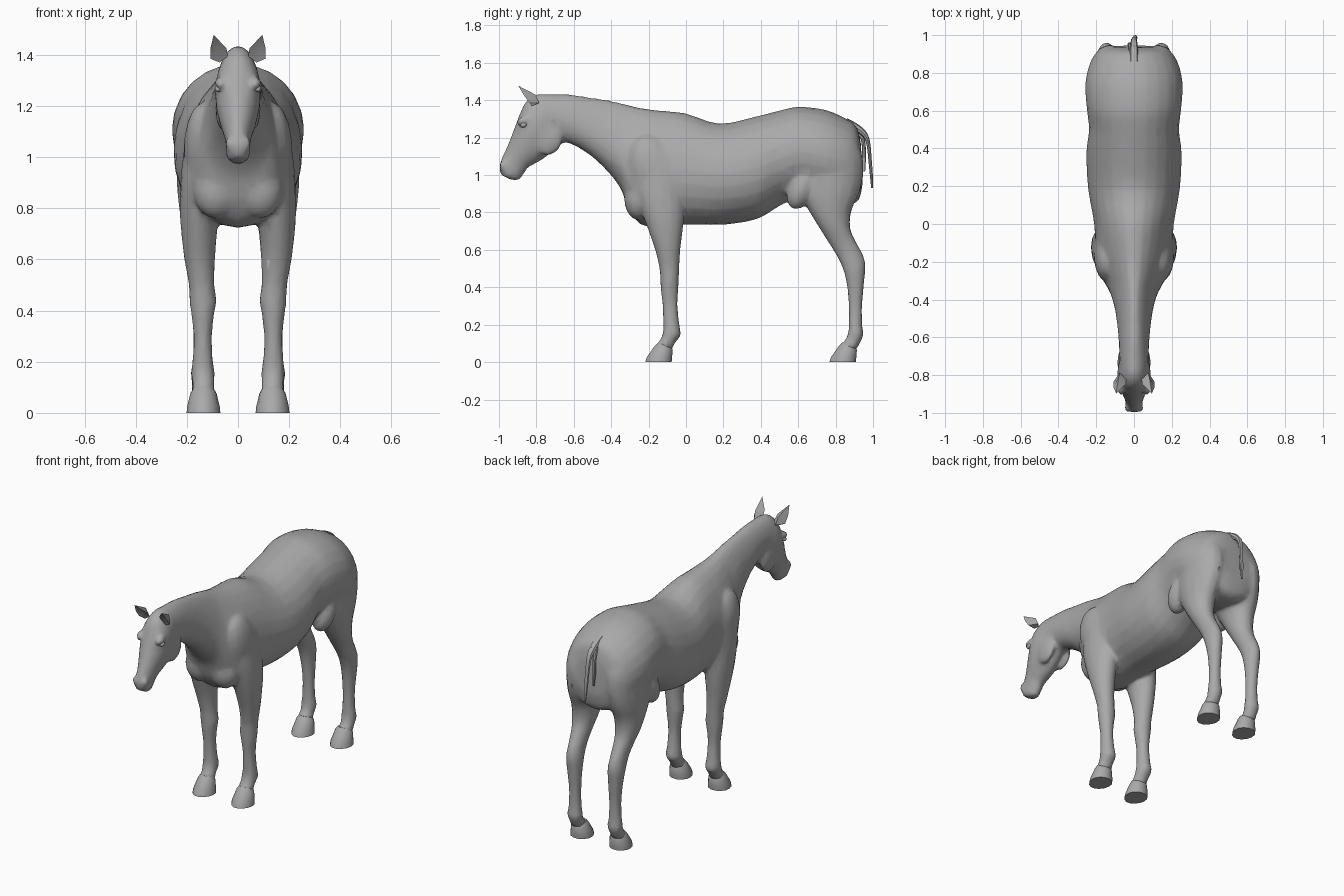
import bpy, bmesh, math
from mathutils import Vector, Matrix

if "Cube" in bpy.data.objects:
    bpy.data.objects.remove(bpy.data.objects["Cube"])

grey = bpy.data.materials.new("plain grey")
grey.use_nodes = True
grey.diffuse_color = (0.4, 0.4, 0.4, 1)
grey.node_tree.nodes["Principled BSDF"].inputs["Base Color"].default_value = (0.4, 0.4, 0.4, 1)


def catmull(rows, steps):
    """Smoothly interpolate rows of section values."""
    out = []
    for i in range(len(rows) - 1):
        p = [rows[max(0, min(len(rows) - 1, i + k))] for k in (-1, 0, 1, 2)]
        for s in range(steps):
            t = s / steps
            out.append([0.5 * (2 * b + (c - a) * t + (2 * a - 5 * b + 4 * c - d) * t * t
                               + (3 * b - a - 3 * c + d) * t ** 3) for a, b, c, d in zip(*p)])
    return out + [list(rows[-1])]


def loft(bm, rows, sides=16, steps=3, mirror=False):
    """Section: centre x, half width, y and z of edge A, y and z of edge B, egg (wider at B)."""
    for side in ((1, -1) if mirror else (1,)):
        rings = []
        for x, w, ya, za, yb, zb, egg in catmull(rows, steps):
            ring = []
            for k in range(sides):
                a = 2 * math.pi * k / sides
                c, s = math.cos(a), math.sin(a)
                ring.append(bm.verts.new((side * (x + w * c * (1 - egg * s)),
                                          (ya + yb) / 2 + s * (ya - yb) / 2,
                                          (za + zb) / 2 + s * (za - zb) / 2)))
            rings.append(ring)
        for r, q in zip(rings, rings[1:]):
            for k in range(sides):
                n = (k + 1) % sides
                bm.faces.new((r[k], r[n], q[n], q[k]))
        bm.faces.new(rings[0])
        bm.faces.new(rings[-1])


def ball(bm, centre, size, tilt=0, mirror=False):
    """Ellipsoid, tilted about x."""
    for side in ((1, -1) if mirror else (1,)):
        m = (Matrix.Translation((side * centre[0], centre[1], centre[2]))
             @ Matrix.Rotation(math.radians(tilt), 4, 'X') @ Matrix.Diagonal((*size, 1)))
        bmesh.ops.create_uvsphere(bm, u_segments=16, v_segments=10, radius=1, matrix=m)


def finish(bm, name, angle=40):
    bmesh.ops.recalc_face_normals(bm, faces=bm.faces)
    mesh = bpy.data.meshes.new(name)
    bm.to_mesh(mesh)
    bm.free()
    mesh.materials.append(grey)
    obj = bpy.data.objects.new(name, mesh)
    bpy.context.collection.objects.link(obj)
    bpy.ops.object.select_all(action='DESELECT')
    obj.select_set(True)
    bpy.context.view_layer.objects.active = obj
    bpy.ops.object.shade_smooth_by_angle(angle=math.radians(angle))
    return obj


# Trunk, neck and head: half width, top y z, bottom y z, egg
bm = bmesh.new()
trunk = [
    (.12, .935, 1.17, .945, .96, 0), (.185, .91, 1.26, .925, .87, 0),
    (.23, .85, 1.305, .87, .84, 0), (.258, .74, 1.35, .75, .85, 0),
    (.25, .60, 1.365, .62, .885, 0), (.238, .50, 1.345, .50, .835, 0),
    (.252, .38, 1.315, .38, .765, .04), (.243, .18, 1.275, .20, .735, .08),
    (.21, .00, 1.33, .00, .735, .14), (.20, -.14, 1.345, -.14, .725, .22),
    (.18, -.25, 1.36, -.24, .735, .3), (.145, -.33, 1.38, -.31, .82, .35),
    (.118, -.42, 1.40, -.345, .92, .3), (.098, -.52, 1.415, -.41, 1.01, .22),
    (.085, -.62, 1.43, -.51, 1.105, .15), (.078, -.72, 1.432, -.61, 1.165, .05),
    (.078, -.80, 1.43, -.66, 1.17, 0), (.088, -.86, 1.385, -.70, 1.14, -.08),
    (.086, -.895, 1.31, -.745, 1.10, -.1), (.074, -.925, 1.23, -.79, 1.07, -.05),
    (.056, -.957, 1.15, -.845, 1.04, 0), (.046, -.985, 1.09, -.872, 1.0, 0),
    (.046, -.998, 1.04, -.90, .98, 0), (.032, -.988, 1.0, -.935, .975, 0)]
loft(bm, [(0, *r) for r in trunk], sides=24)

# Legs: centre x, half width, front y z, back y z, egg
front_leg = [
    (.135, .048, -.165, .085, -.075, .065, 0), (.135, .042, -.135, .125, -.06, .10, 0),
    (.137, .047, -.122, .165, -.028, .145, 0), (.138, .040, -.122, .21, -.035, .20, 0),
    (.138, .036, -.125, .30, -.045, .30, 0), (.138, .045, -.135, .39, -.042, .38, 0),
    (.137, .053, -.138, .44, -.038, .44, 0), (.142, .050, -.142, .50, -.036, .50, 0),
    (.150, .060, -.165, .60, -.030, .60, 0), (.152, .070, -.20, .70, -.018, .70, 0),
    (.150, .078, -.235, .80, -.008, .80, 0), (.142, .080, -.27, .93, -.01, .95, 0),
    (.125, .075, -.26, 1.08, -.03, 1.10, 0), (.09, .06, -.20, 1.2, -.06, 1.2, 0)]
hind_leg = [
    (.140, .046, .82, .085, .91, .065, 0), (.140, .040, .855, .125, .93, .10, 0),
    (.140, .046, .868, .165, .948, .145, 0), (.140, .038, .870, .21, .942, .20, 0),
    (.140, .035, .870, .30, .942, .30, 0), (.142, .040, .862, .40, .950, .40, 0),
    (.145, .048, .842, .49, .960, .51, 0), (.146, .046, .805, .57, .948, .57, 0),
    (.148, .054, .755, .65, .905, .65, 0), (.150, .070, .705, .73, .878, .72, 0),
    (.148, .084, .650, .82, .885, .81, 0), (.140, .100, .605, .91, .925, .90, 0),
    (.130, .110, .60, 1.02, .948, 1.0, 0), (.125, .110, .62, 1.14, .94, 1.12, 0),
    (.10, .085, .68, 1.25, .88, 1.24, 0)]
loft(bm, front_leg, mirror=True)
loft(bm, hind_leg, mirror=True)

# Muscle and bone masses that swell out of the body
ball(bm, (.135, -.17, 1.02), (.078, .13, .20), 20, True)    # shoulder
ball(bm, (.085, -.255, .87), (.09, .075, .11), 0, True)     # breast
ball(bm, (.165, .62, .93), (.07, .07, .12), -25, True)      # stifle
ball(bm, (.06, -.735, 1.19), (.028, .075, .085), -20, True)  # cheek
ball(bm, (.068, -.872, 1.29), (.022, .035, .022), 20, True)  # brow
ball(bm, (.028, -.972, 1.05), (.022, .025, .03), 0, True)   # nostril flare
ball(bm, (0, -.915, .99), (.034, .035, .018), 0)            # chin
ball(bm, (0, .58, .875), (.035, .065, .035), -15)           # sheath
body = finish(bm, "body")
fuse = body.modifiers.new("fuse", 'REMESH')
fuse.mode = 'VOXEL'
fuse.voxel_size = 0.011
fuse.use_smooth_shade = True
relax = body.modifiers.new("relax", 'SMOOTH')
relax.factor = 0.5
relax.iterations = 4
facets = body.modifiers.new("facets", 'DECIMATE')
facets.ratio = 0.13

# Hooves with a flat sole and sloping toe
for name, y in (("front", 0), ("hind", .985)):
    bm = bmesh.new()
    loft(bm, [(.135, .066, y - .220, .0, y - .075, .0, .1),
              (.135, .064, y - .212, .025, y - .073, .022, .1),
              (.135, .051, y - .168, .088, y - .070, .066, 0),
              (.135, .040, y - .150, .105, y - .080, .085, 0)], 14, 1, True)
    finish(bm, name + "_hooves", 35)

# Ears: pointed cups with a folded-in front face
bm = bmesh.new()
for s in (1, -1):
    pts = [(.040, -.825, 1.395), (.075, -.785, 1.385), (.108, -.835, 1.385), (.072, -.825, 1.37),
           (.045, -.850, 1.425), (.080, -.805, 1.43), (.108, -.865, 1.425), (.078, -.835, 1.415),
           (.095, -.897, 1.478)]
    v = [bm.verts.new((s * x, y, z)) for x, y, z in pts]
    for k in range(4):
        n = (k + 1) % 4
        bm.faces.new((v[k], v[n], v[n + 4], v[k + 4]))
        bm.faces.new((v[k + 4], v[n + 4], v[8]))
    bm.faces.new(v[:4])
finish(bm, "ears", 50)

# Eyes
bm = bmesh.new()
ball(bm, (.077, -.868, 1.268), (.014, .018, .013), 20, True)
finish(bm, "eyes")

# Tail: thin dock arching off the rump, with a short inner strand
bm = bmesh.new()
loft(bm, [(0, .024, .86, 1.305, .86, 1.27, 0), (0, .022, .925, 1.268, .905, 1.235, 0),
          (0, .018, .968, 1.225, .945, 1.205, 0), (0, .016, .985, 1.17, .965, 1.165, 0),
          (.004, .014, .993, 1.08, .975, 1.08, 0), (.006, .011, .999, 1.0, .983, 1.0, 0),
          (.008, .005, 1.0, .93, .990, .93, 0)], 8, 3)
loft(bm, [(-.012, .012, .92, 1.26, .89, 1.24, 0), (-.022, .011, .956, 1.19, .935, 1.19, 0),
          (-.024, .010, .962, 1.10, .94, 1.10, 0), (-.020, .005, .958, 1.02, .945, 1.02, 0)], 8, 3)
finish(bm, "tail")
